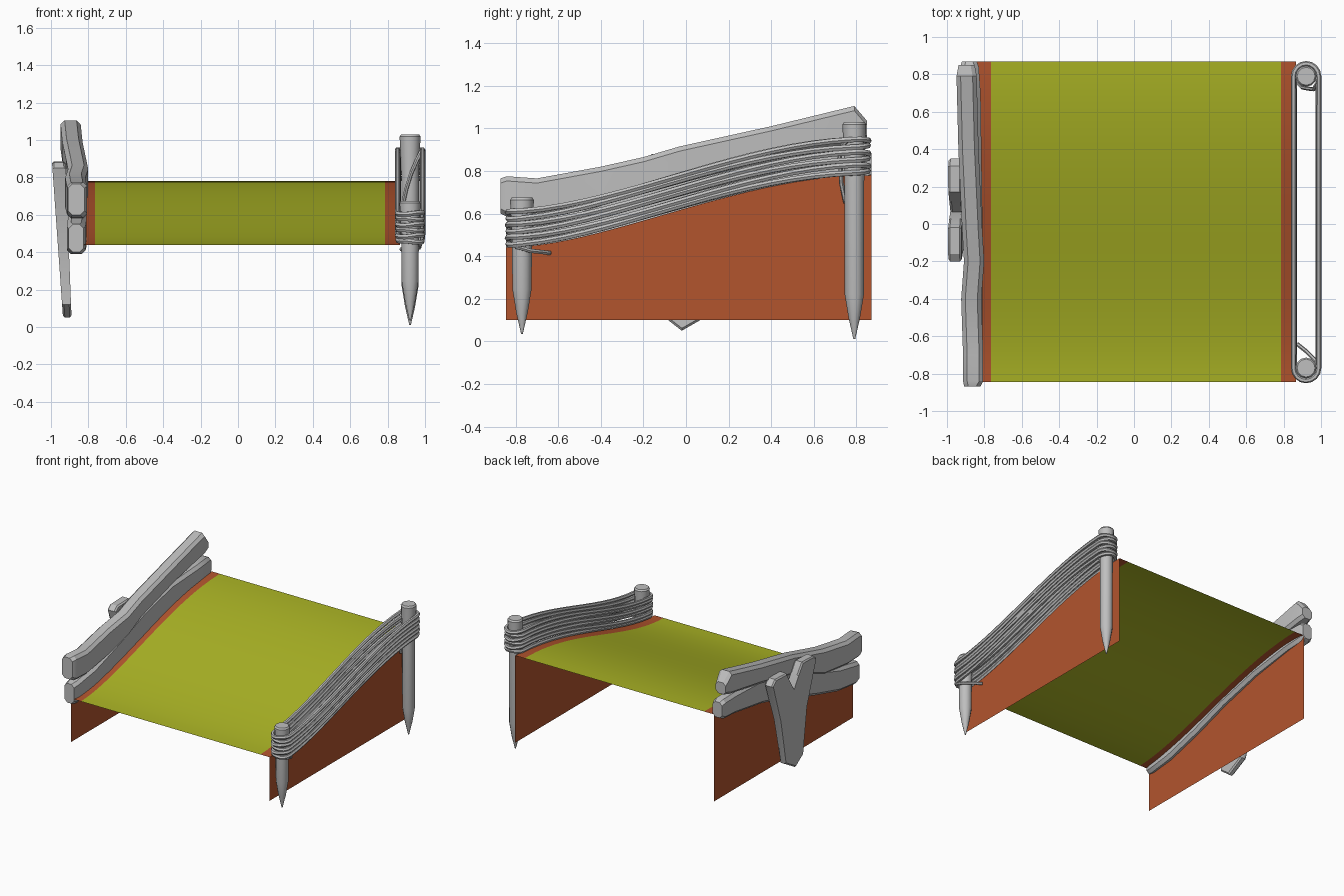
import bpy
import bmesh
import math
from mathutils import Vector

cube = bpy.data.objects.get("Cube")
if cube:
    bpy.data.objects.remove(cube, do_unlink=True)


def material(name, rgb):
    m = bpy.data.materials.new(name)
    m.use_nodes = True
    m.diffuse_color = (*rgb, 1)
    m.node_tree.nodes["Principled BSDF"].inputs["Base Color"].default_value = (*rgb, 1)
    return m


green = material("grass green", (0.40, 0.45, 0.018))
brown = material("earth brown", (0.45, 0.09, 0.027))
grey = material("weathered grey", (0.52, 0.52, 0.52))


def select_only(ob):
    bpy.ops.object.select_all(action="DESELECT")
    ob.select_set(True)
    bpy.context.view_layer.objects.active = ob


def finish(name, bm, mats, angle=35, closed=True):
    if closed:
        bmesh.ops.recalc_face_normals(bm, faces=bm.faces)
    me = bpy.data.meshes.new(name)
    bm.to_mesh(me)
    bm.free()
    ob = bpy.data.objects.new(name, me)
    bpy.context.collection.objects.link(ob)
    for m in mats:
        me.materials.append(m)
    select_only(ob)
    bpy.ops.object.shade_smooth_by_angle(angle=math.radians(angle))
    return ob


def bridge(bm, rings, cyclic=True):
    """Join successive rings of vertices; returns (column, face) pairs."""
    out = []
    n = len(rings[0])
    for a, b in zip(rings, rings[1:]):
        for i in range(n if cyclic else n - 1):
            j = (i + 1) % n
            out.append((i, bm.faces.new((a[i], a[j], b[j], b[i]))))
    return out


FRONT, BACK, BOTTOM = -0.845, 0.87, 0.10


def ramp_height(y):
    t = min(max((y - FRONT) / (BACK - FRONT), 0), 1) ** 0.9
    return 0.44 + 0.34 * t * t * (3 - 2 * t)


# Ramp: open sheet with a green deck, brown borders and brown side walls
bm = bmesh.new()
rings = []
steps = 24
for k in range(steps + 1):
    y = FRONT + (BACK - FRONT) * k / steps
    h = ramp_height(y)
    section = [(-0.85, BOTTOM), (-0.85, h), (-0.765, h),
               (0.785, h), (0.865, h), (0.865, BOTTOM)]
    rings.append([bm.verts.new((x, y, z)) for x, z in section])
for column, face in bridge(bm, rings, cyclic=False):
    face.material_index = 1 if column == 2 else 0
finish("ramp", bm, [brown, green], closed=False)


# Posts: round stakes sharpened at the foot
def post(name, y, tip, top):
    bm = bmesh.new()
    profile = [(0.004, tip), (0.027, tip + 0.1), (0.045, tip + 0.21),
               (0.047, top - 0.2), (0.056, top - 0.012), (0.048, top)]
    sides = 12
    rings = []
    for r, z in profile:
        rings.append([bm.verts.new((0.92 + r * math.cos(a), y + r * math.sin(a), z))
                      for a in (math.tau * i / sides for i in range(sides))])
    bridge(bm, rings)
    bm.faces.new(rings[0])
    bm.faces.new(rings[-1])
    finish(name, bm, [grey])


POST_FRONT, POST_BACK = -0.77, 0.79
post("front_post", POST_FRONT, 0.035, 0.675)
post("back_post", POST_BACK, 0.01, 1.03)


# Ropes
def rope(name, points, radius, cyclic):
    cu = bpy.data.curves.new(name, "CURVE")
    cu.dimensions = "3D"
    cu.bevel_depth = radius
    cu.bevel_resolution = 1
    cu.use_fill_caps = True
    sp = cu.splines.new("POLY")
    sp.points.add(len(points) - 1)
    for p, co in zip(sp.points, points):
        p.co = (*co, 1)
    sp.use_cyclic_u = cyclic
    cu.materials.append(grey)
    ob = bpy.data.objects.new(name, cu)
    bpy.context.collection.objects.link(ob)
    select_only(ob)
    bpy.ops.object.convert(target="MESH")
    bpy.ops.object.shade_smooth_by_angle(angle=math.radians(50))


def loop_points(r, lift, sway):
    pts = []
    n = 16
    for i in range(n):
        t = i / n
        pts.append((0.92 + r, POST_FRONT + t * (POST_BACK - POST_FRONT)))
    pts += [(0.92 + r * math.cos(a), POST_BACK + r * math.sin(a))
            for a in (math.pi * i / 8 for i in range(8))]
    for i in range(n):
        t = i / n
        pts.append((0.92 - r, POST_BACK + t * (POST_FRONT - POST_BACK)))
    pts += [(0.92 - r * math.cos(a), POST_FRONT - r * math.sin(a))
            for a in (math.pi * i / 8 for i in range(8))]
    return [(x, y, ramp_height(y) + lift + sway * math.sin(3 * y + 40 * x))
            for x, y in pts]


for k in range(6):
    rope(f"rope_loop_{k + 1}",
         loop_points(0.064 + 0.003 * (k % 2), 0.016 + 0.030 * k, 0.004 * (-1) ** k),
         0.0145, True)
rope("front_rope_end", [(0.975, -0.80, 0.445), (0.97, -0.73, 0.425),
                        (0.92, -0.68, 0.42), (0.87, -0.64, 0.415)], 0.011, False)
rope("back_rope_end", [(0.985, 0.76, 0.95), (0.96, 0.72, 0.90), (0.925, 0.725, 0.82),
                       (0.90, 0.73, 0.74), (0.88, 0.75, 0.65)], 0.011, False)


# Rail planks: chamfered section swept through (y, x, bottom, top) stations
def plank(name, stations, half):
    bm = bmesh.new()
    rings = []
    last = len(stations) - 1
    for k, (y, x, lo, hi) in enumerate(stations):
        w = half * (0.8 if k in (0, last) else 1)
        c = 0.022
        section = [(-w + c, lo), (w - c, lo), (w, lo + c), (w, hi - c),
                   (w - c, hi), (-w + c, hi), (-w, hi - c), (-w, lo + c)]
        rings.append([bm.verts.new((x + dx, y, z)) for dx, z in section])
    bridge(bm, rings)
    bm.faces.new(rings[0])
    bm.faces.new(rings[-1])
    finish(name, bm, [grey], angle=30)


plank("upper_rail_plank", [
    (-0.87, -0.865, 0.60, 0.765), (-0.84, -0.86, 0.585, 0.775), (-0.70, -0.86, 0.58, 0.765),
    (-0.40, -0.87, 0.62, 0.82), (-0.20, -0.855, 0.69, 0.865), (-0.03, -0.865, 0.76, 0.915),
    (0.40, -0.885, 0.86, 1.01), (0.79, -0.895, 0.93, 1.105), (0.85, -0.895, 0.945, 1.035)],
    0.054)
plank("lower_rail_plank", [
    (-0.845, -0.865, 0.40, 0.55), (-0.80, -0.865, 0.39, 0.56), (-0.60, -0.86, 0.41, 0.595),
    (-0.30, -0.86, 0.49, 0.69), (0.0, -0.86, 0.59, 0.80), (0.35, -0.865, 0.68, 0.88),
    (0.70, -0.87, 0.735, 0.895), (0.84, -0.88, 0.75, 0.90), (0.87, -0.88, 0.765, 0.885)],
    0.05)

# Forked stake propping up the rail from outside
outline = [(-0.20, 0.85), (-0.16, 0.88), (-0.02, 0.885), (0.03, 0.80), (0.065, 0.68),
           (0.12, 0.76), (0.17, 0.87), (0.31, 0.875), (0.35, 0.83), (0.21, 0.50),
           (0.12, 0.13), (-0.02, 0.05), (-0.11, 0.12), (-0.10, 0.50)]
bm = bmesh.new()
sides = []
for sign in (-1, 1):
    ring = []
    for y, z in outline:
        centre = -0.91 - 0.055 * z
        ring.append(bm.verts.new((centre + sign * (0.022 + 0.016 * z), y, z)))
    sides.append(ring)
bridge(bm, sides)
outer = bm.faces.new(sides[0])
inner = bm.faces.new(sides[1])
rim = list({e for f in (outer, inner) for e in f.edges})
bmesh.ops.bevel(bm, geom=rim, offset=0.01, segments=1, affect="EDGES")
finish("forked_stake", bm, [grey], angle=30)
